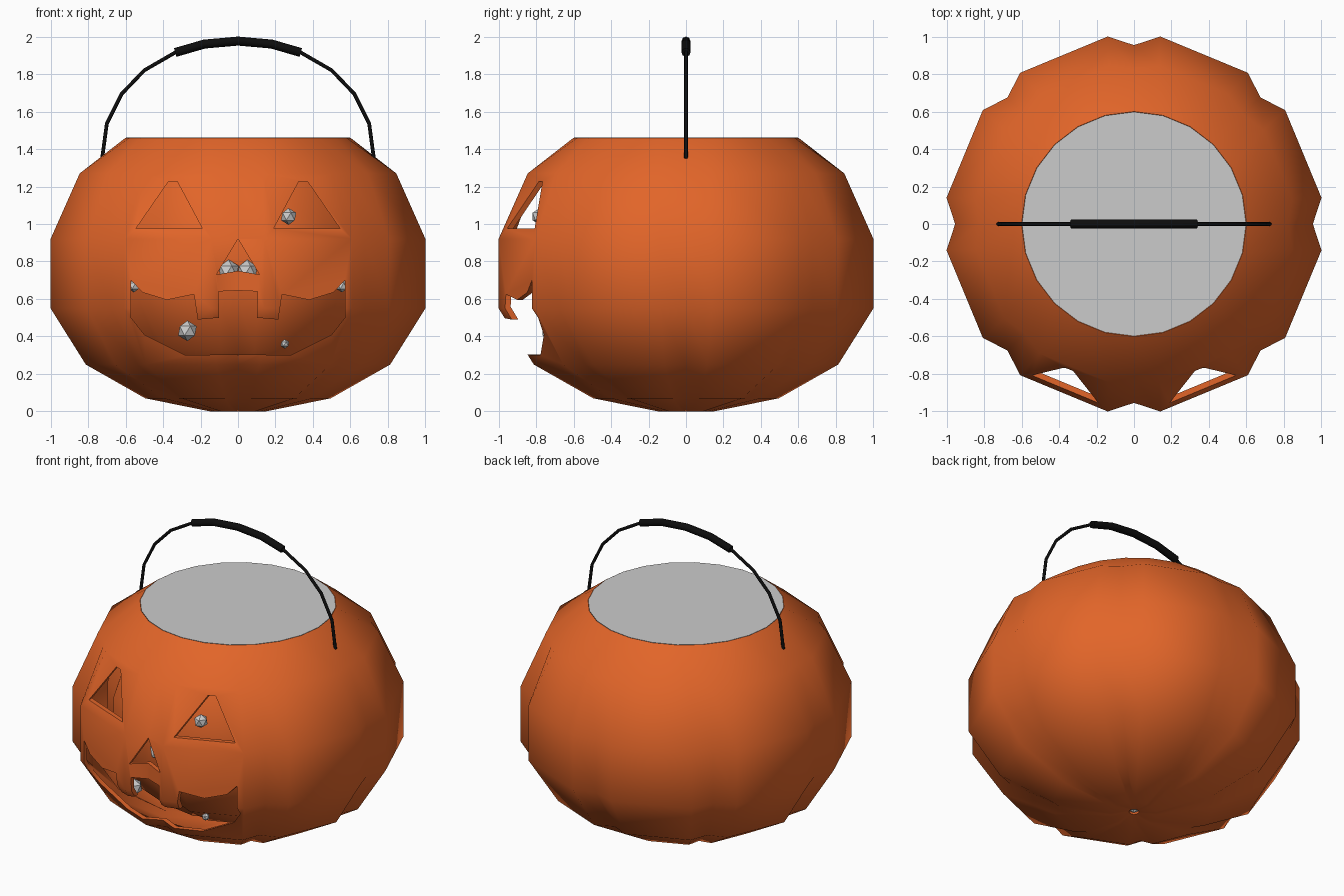
import bpy, bmesh, math

if "Cube" in bpy.data.objects:
    bpy.data.objects.remove(bpy.data.objects["Cube"])

def material(name, col):
    m = bpy.data.materials.new(name)
    m.diffuse_color = (*col, 1)
    m.use_nodes = True
    m.node_tree.nodes["Principled BSDF"].inputs["Base Color"].default_value = m.diffuse_color
    return m

orange = material("orange_plastic", (0.76, 0.13, 0.022))
black = material("black_plastic", (0.004, 0.004, 0.004))

def add(name, bm, mat=None):
    bmesh.ops.recalc_face_normals(bm, faces=bm.faces)
    me = bpy.data.meshes.new(name)
    bm.to_mesh(me)
    bm.free()
    ob = bpy.data.objects.new(name, me)
    bpy.context.collection.objects.link(ob)
    if mat:
        me.materials.append(mat)
    return ob

def smooth(ob, deg):
    bpy.ops.object.select_all(action='DESELECT')
    ob.select_set(True)
    bpy.context.view_layer.objects.active = ob
    bpy.ops.object.shade_smooth_by_angle(angle=math.radians(deg))

# Rings: ridge radius, height, groove factor, ridge offset in degrees
RINGS = [(0.60, 1.46, 1.0, 15), (0.855, 1.27, 0.965, 9), (1.01, 0.92, 0.945, 8),
         (1.01, 0.55, 0.945, 8), (0.82, 0.25, 0.925, 8), (0.50, 0.07, 0.90, 8),
         (0.15, 0.0, 0.88, 8), (0.03, 0.015, 1.0, 15)]

def pumpkin(name, sr=1.0, sz=1.0, z0=0.0):
    bm = bmesh.new()
    loops = []
    for r, z, groove, off in RINGS:
        loop = []
        for lobe in range(8):
            for a, f in ((0, groove), (off, 1), (45 - off, 1)):
                t = math.radians(lobe * 45 + a)
                loop.append(bm.verts.new((r * f * sr * math.cos(t),
                                          r * f * sr * math.sin(t), z * sz + z0)))
        loops.append(loop)
    for a, b in zip(loops, loops[1:]):
        for i in range(24):
            j = (i + 1) % 24
            bm.faces.new((a[i], b[i], b[j], a[j]))
    return add(name, bm, orange)

# Carved bucket shell
shell = pumpkin("bucket_shell")
sol = shell.modifiers.new("wall", 'SOLIDIFY')
sol.thickness = 0.03
sol.offset = -1

def mirrored(half):
    return half + [(-x, z) for x, z in reversed(half) if x > 0]

eye = [(0.19, 0.975), (0.545, 0.975), (0.37, 1.228), (0.325, 1.228)]
nose = mirrored([(0, 0.92), (0.115, 0.73), (0, 0.75)][:2]) + [(0, 0.75)]
nose = [(0, 0.92), (0.115, 0.73), (0, 0.75), (-0.115, 0.73)]
mouth = mirrored([(0, 0.645), (0.105, 0.64), (0.1, 0.5), (0.215, 0.49), (0.235, 0.625),
                  (0.38, 0.595), (0.51, 0.635), (0.57, 0.70), (0.57, 0.50), (0.50, 0.41),
                  (0.28, 0.30), (0, 0.305)])
mouth = list(dict.fromkeys(mouth))

# Face cutter, pushed through the front wall only
bm = bmesh.new()
for outline in (eye, [(-x, z) for x, z in eye], nose, mouth):
    f = bm.faces.new([bm.verts.new((x, -1.2, z)) for x, z in outline])
    ext = bmesh.ops.extrude_face_region(bm, geom=[f])
    bmesh.ops.translate(bm, vec=(0, 0.85, 0),
                        verts=[g for g in ext["geom"] if isinstance(g, bmesh.types.BMVert)])
    if f.is_valid and not all(len(e.link_faces) == 2 for e in f.edges):
        bm.faces.new(list(f.verts))
cutter = add("face_cutter", bm)
cutter.hide_render = True
boo = shell.modifiers.new("face", 'BOOLEAN')
boo.operation = 'DIFFERENCE'
boo.solver = 'EXACT'
boo.object = cutter
dg = bpy.context.evaluated_depsgraph_get()
shell.data = bpy.data.meshes.new_from_object(shell.evaluated_get(dg))
shell.modifiers.clear()
bpy.data.objects.remove(cutter)
smooth(shell, 42)

# Inner liner seen through the carved face
smooth(pumpkin("inner_liner", 0.79, 0.92, 0.1), 42)

# Grey filling: flat top, bottom plug and lumps poking through the liner
bm = bmesh.new()
bmesh.ops.create_cone(bm, cap_ends=True, segments=24, radius1=0.585, radius2=0.598, depth=0.03)
bmesh.ops.translate(bm, verts=bm.verts, vec=(0, 0, 1.446))
add("filling_top", bm)

bm = bmesh.new()
for x, y, z, r in ((0.27, -0.78, 1.04, 0.045), (-0.05, -0.77, 0.75, 0.06), (0.05, -0.77, 0.75, 0.06),
                   (-0.27, -0.72, 0.43, 0.055), (0.25, -0.70, 0.36, 0.025),
                   (0.555, -0.64, 0.67, 0.035), (-0.555, -0.64, 0.67, 0.035), (0, 0, 0.055, 0.045)):
    v = bmesh.ops.create_icosphere(bm, subdivisions=1, radius=r)["verts"]
    bmesh.ops.translate(bm, verts=v, vec=(x, y, z))
add("filling_lumps", bm)

# Handle wire and grip, swept along an arch
def tube(name, half, radius):
    cu = bpy.data.curves.new(name, 'CURVE')
    cu.dimensions = '3D'
    cu.bevel_depth = radius
    cu.bevel_resolution = 2
    cu.use_fill_caps = True
    pts = [(-x, z) for x, z in half if x > 0] + half[::-1]
    sp = cu.splines.new('POLY')
    sp.points.add(len(pts) - 1)
    for p, (x, z) in zip(sp.points, pts):
        p.co = (x, 0, z, 1)
    cu.materials.append(black)
    tmp = bpy.data.objects.new(name, cu)
    bpy.context.collection.objects.link(tmp)
    me = bpy.data.meshes.new_from_object(tmp.evaluated_get(bpy.context.evaluated_depsgraph_get()))
    bpy.data.objects.remove(tmp)
    ob = bpy.data.objects.new(name, me)
    bpy.context.collection.objects.link(ob)
    smooth(ob, 50)

arch = [(0.725, 1.35), (0.70, 1.535), (0.62, 1.695), (0.50, 1.82),
        (0.335, 1.915), (0.18, 1.96), (0, 1.976)]
tube("handle_wire", arch, 0.01)
tube("handle_grip", arch[4:], 0.024)
